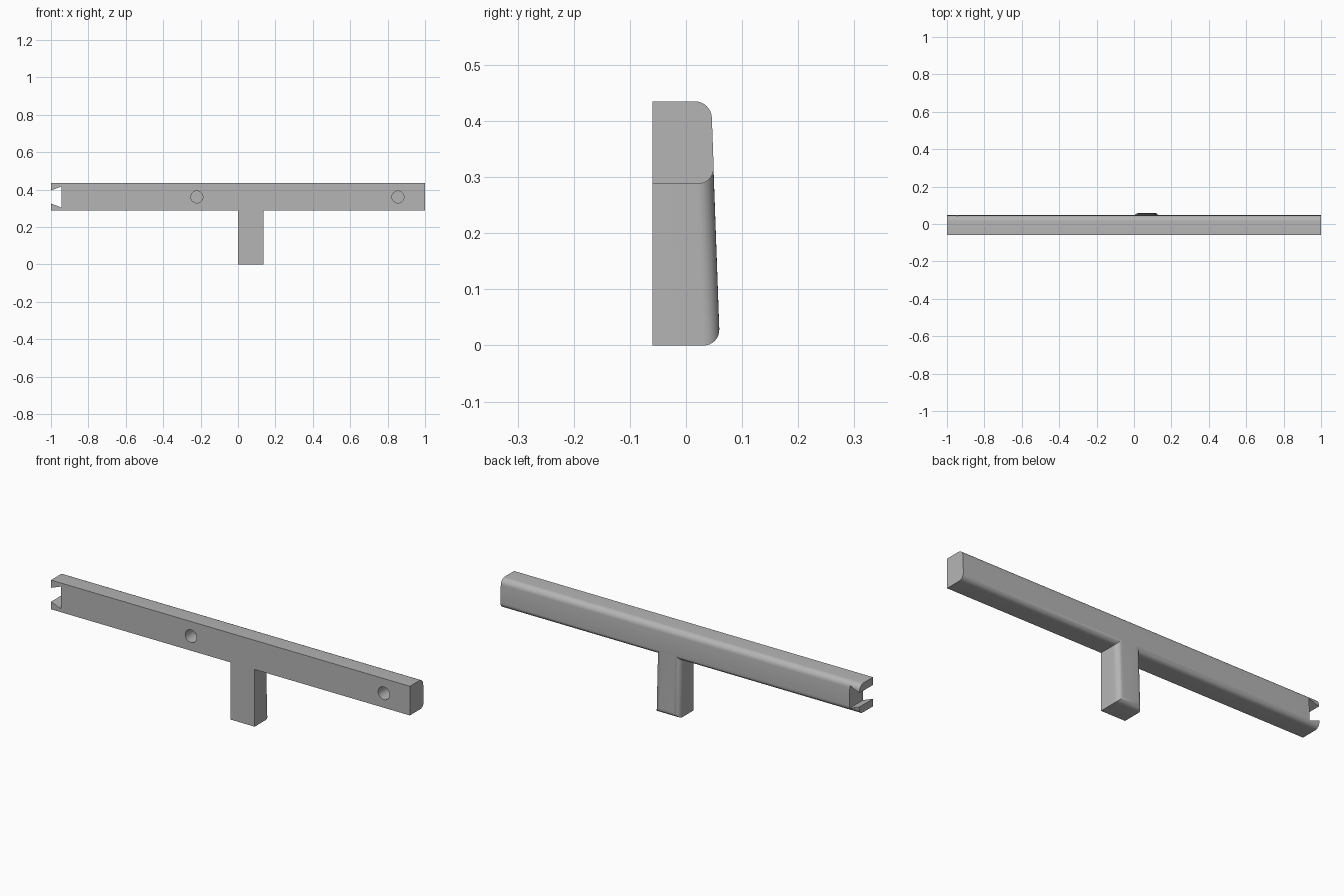
import bpy, bmesh, math
from mathutils import Matrix, Vector

default = bpy.data.objects.get("Cube")
if default:
    bpy.data.objects.remove(default, do_unlink=True)

FRONT, TOP, BAR_BOTTOM = -0.06, 0.435, 0.288
ROUND = 0.029

grey = bpy.data.materials.new("matte grey")
grey.use_nodes = True
colour = (0.46, 0.46, 0.46, 1)
grey.diffuse_color = colour
grey.node_tree.nodes["Principled BSDF"].inputs["Base Color"].default_value = colour


def back(z):
    """Depth of the gently leaning back face at height z."""
    return 0.0607 - 0.036 * z


def make_object(name, bm):
    bmesh.ops.recalc_face_normals(bm, faces=bm.faces)
    mesh = bpy.data.meshes.new(name)
    bm.to_mesh(mesh)
    bm.free()
    mesh.materials.append(grey)
    obj = bpy.data.objects.new(name, mesh)
    bpy.context.collection.objects.link(obj)
    return obj


def prism(name, profile, offset, rounded=None):
    """Extrude a flat profile, then round the edges picked by a rule."""
    bm = bmesh.new()
    face = bm.faces.new([bm.verts.new(p) for p in profile])
    extruded = bmesh.ops.extrude_face_region(bm, geom=[face])["geom"]
    bmesh.ops.translate(bm, vec=Vector(offset),
                        verts=[v for v in extruded if isinstance(v, bmesh.types.BMVert)])
    if rounded:
        edges = [e for e in bm.edges if rounded(*(v.co for v in e.verts))]
        bmesh.ops.bevel(bm, geom=edges, offset=ROUND, segments=8,
                        profile=0.5, affect='EDGES')
    return make_object(name, bm)


def side_profile(x, low, high, inset=0):
    return [(x, FRONT, low), (x, back(low) - inset, low),
            (x, back(high) - inset, high), (x, FRONT, high)]


def combine(target, tool, operation):
    mod = target.modifiers.new(operation.lower(), 'BOOLEAN')
    mod.operation, mod.solver, mod.object = operation, 'EXACT', tool
    bpy.context.view_layer.objects.active = target
    bpy.ops.object.modifier_apply(modifier=mod.name)
    bpy.data.objects.remove(tool, do_unlink=True)


# Long crossbar with both rear edges rounded
bar = prism("crossbar_with_stem", side_profile(-1, BAR_BOTTOM, TOP), (2, 0, 0),
            lambda a, b: min(a.y, b.y) > 0 and abs(a.x - b.x) > 1)

# Stem, rounded on its rear sides and rear foot
stem = prism("stem", side_profile(0, 0, 0.39, 0.0003), (0.135, 0, 0),
             lambda a, b: min(a.y, b.y) > 0 and min(a.z, b.z) < 0.1)
combine(bar, stem, 'UNION')

# Dovetail slot through the right-hand end
mid, mouth, root = 0.361, 0.035, 0.056
slope = (root - mouth) / 0.055
outer = mouth - slope * 0.02
slot = prism("slot_cutter",
             [(-1.02, -0.2, mid - outer), (-0.945, -0.2, mid - root),
              (-0.945, -0.2, mid + root), (-1.02, -0.2, mid + outer)], (0, 0.4, 0))
combine(bar, slot, 'DIFFERENCE')

# Two blind screw holes in the front face
for x in (-0.22, 0.855):
    bm = bmesh.new()
    bmesh.ops.create_cone(bm, cap_ends=True, segments=32, radius1=0.032, radius2=0.032,
                          depth=0.14, matrix=Matrix.Translation((x, FRONT, 0.361))
                          @ Matrix.Rotation(math.pi / 2, 4, 'X'))
    combine(bar, make_object("hole_cutter", bm), 'DIFFERENCE')

bpy.ops.object.select_all(action='DESELECT')
bar.select_set(True)
bpy.context.view_layer.objects.active = bar
bpy.ops.object.shade_smooth_by_angle(angle=math.radians(30))
